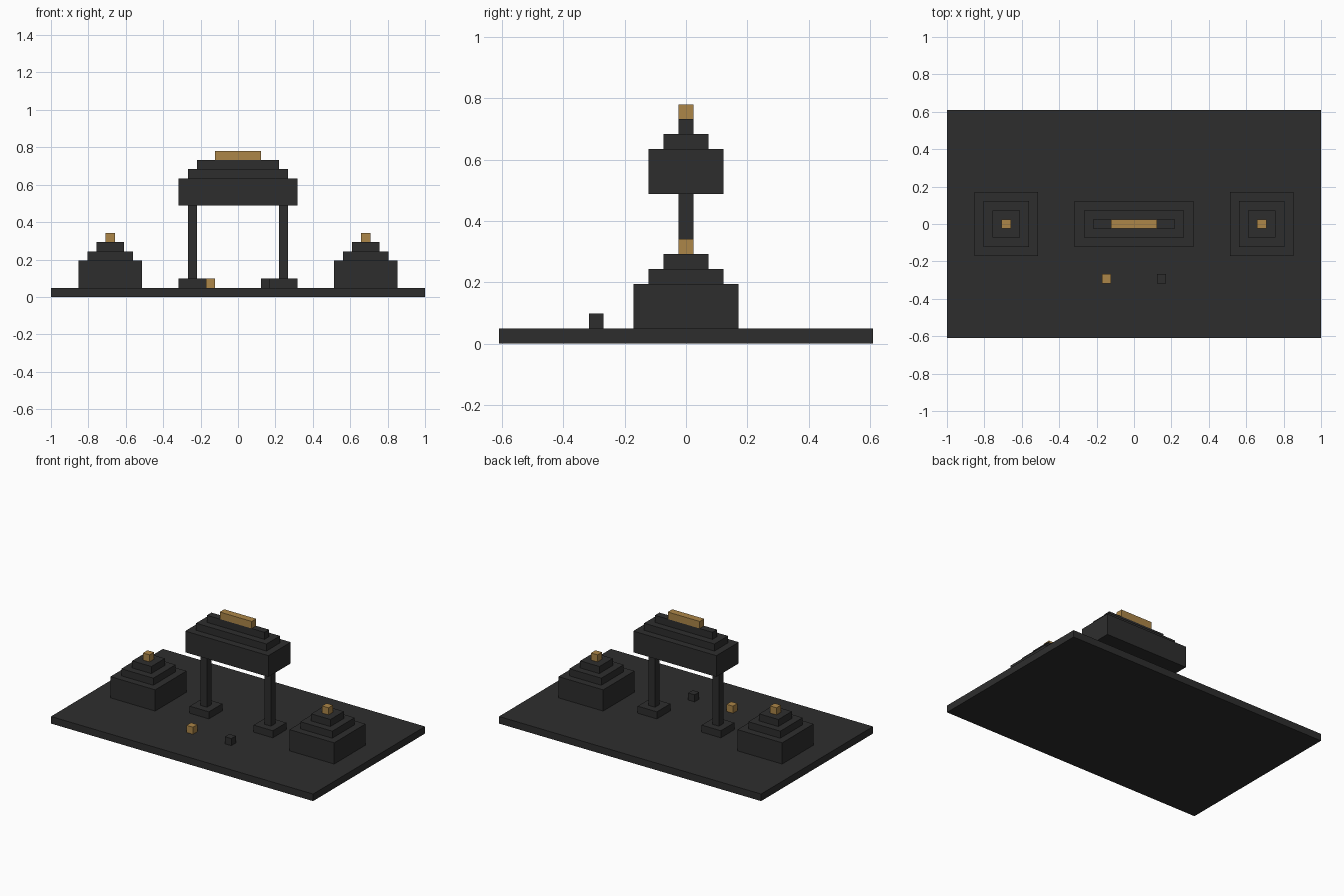
import bpy

if "Cube" in bpy.data.objects:
    bpy.data.objects.remove(bpy.data.objects["Cube"], do_unlink=True)

U = 2 / 41  # one building block


def material(name, rgb):
    mat = bpy.data.materials.new(name)
    mat.use_nodes = True
    mat.diffuse_color = (*rgb, 1)
    mat.node_tree.nodes["Principled BSDF"].inputs["Base Color"].default_value = (*rgb, 1)
    return mat


DARK = material("charcoal", (0.027, 0.027, 0.027))
GOLD = material("dull_gold", (0.413, 0.238, 0.065))


def block(name, x, y, bottom, width, depth, height, mat=DARK):
    """Box centred on x, y and standing on bottom, measured in blocks."""
    bpy.ops.mesh.primitive_cube_add(size=1, location=(x * U, y * U, (bottom + height / 2) * U))
    obj = bpy.context.object
    obj.name = name
    obj.scale = (width * U, depth * U, height * U)
    bpy.ops.object.transform_apply(location=False, rotation=False, scale=True)
    obj.data.materials.append(mat)
    return obj


def stack(name, x, bottom, tiers):
    """Tiers of (width, depth, height) piled up, the last one a gold cap."""
    for i, (width, depth, height) in enumerate(tiers):
        cap = i == len(tiers) - 1
        label = f"{name}_cap" if cap else f"{name}_tier_{i + 1}"
        block(label, x, 0, bottom, width, depth, height, GOLD if cap else DARK)
        bottom += height


# Ground slab
block("ground_slab", 0, 0, 0, 41, 25, 1)

# Stepped side pavilions and gate posts, mirrored left and right
for side, sign in (("left", 1), ("right", -1)):
    stack(f"{side}_pavilion", 14 * sign, 1, [(7, 7, 3), (5, 5, 1), (3, 3, 1), (1, 1, 1)])
    block(f"{side}_post_foot", 5 * sign, 0, 1, 3, 3, 1)
    block(f"{side}_post", 5 * sign, 0, 2, 1, 1, 8)

# Stepped gate roof
stack("gate_roof", 0, 10, [(13, 5, 3), (11, 3, 1), (9, 1, 1), (5, 1, 1)])

# Small cubes in front of the gate
block("gold_marker", -3, -6, 1, 1, 1, 1, GOLD)
block("dark_marker", 3, -6, 1, 1, 1, 1)
